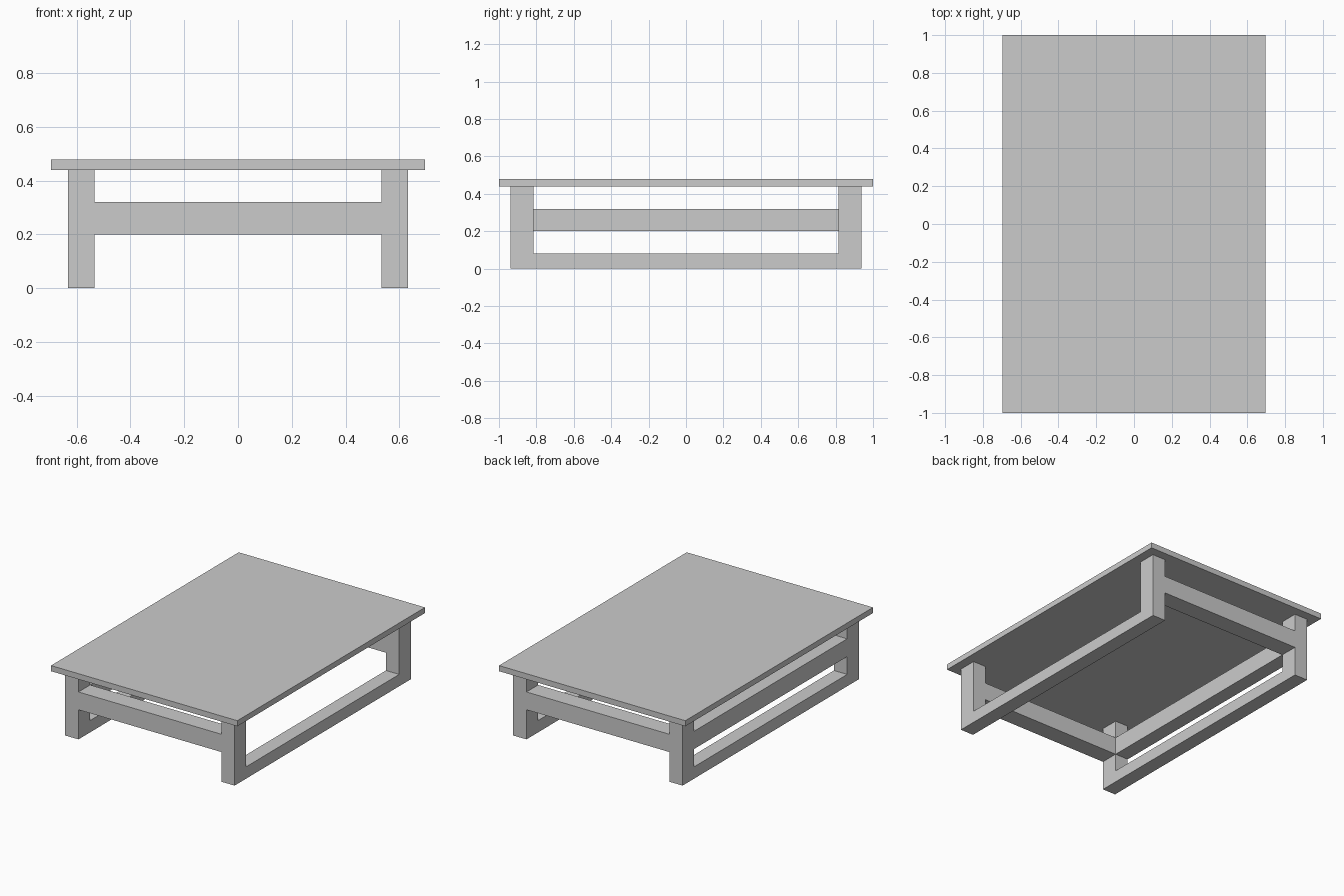
import bpy

if "Cube" in bpy.data.objects:
    bpy.data.objects.remove(bpy.data.objects["Cube"])

# Shared dimensions
TOP_X, TOP_Y = 0.695, 1.0
LEG_X0, LEG_X1 = 0.533, 0.632
LEG_Y0, LEG_Y1 = 0.815, 0.939
LEG_H, TOP_H = 0.44, 0.478


def box(name, x, y, z):
    """Box from (min, max) ranges on each axis."""
    ranges = (x, y, z)
    bpy.ops.mesh.primitive_cube_add(size=1, location=[(a + b) / 2 for a, b in ranges])
    obj = bpy.context.object
    obj.name = name
    obj.scale = [abs(b - a) for a, b in ranges]
    bpy.ops.object.transform_apply(location=False, rotation=False, scale=True)
    return obj


def span(side, a, b):
    """Range between a and b, mirrored to the given side."""
    return tuple(sorted((side * a, side * b)))


# Table top
box("table_top", (-TOP_X, TOP_X), (-TOP_Y, TOP_Y), (LEG_H, TOP_H))

# Four legs
for sx, side in ((-1, "left"), (1, "right")):
    for sy, end in ((-1, "front"), (1, "back")):
        box(f"{end}_{side}_leg", span(sx, LEG_X0, LEG_X1), span(sy, LEG_Y0, LEG_Y1), (0, LEG_H))

# Floor runners joining the legs along each long side
for sx, side in ((-1, "left"), (1, "right")):
    box(f"{side}_floor_runner", span(sx, LEG_X0, LEG_X1), (-LEG_Y0, LEG_Y0), (0, 0.08))

# Cross rails at the front and back
for sy, end in ((-1, "front"), (1, "back")):
    box(f"{end}_cross_rail", (-LEG_X0, LEG_X0), span(sy, LEG_Y0, LEG_Y1), (0.2, 0.32))

# Single middle rail on the left side only
box("left_side_rail", span(-1, LEG_X0, LEG_X1), (-LEG_Y0, LEG_Y0), (0.2, 0.32))
